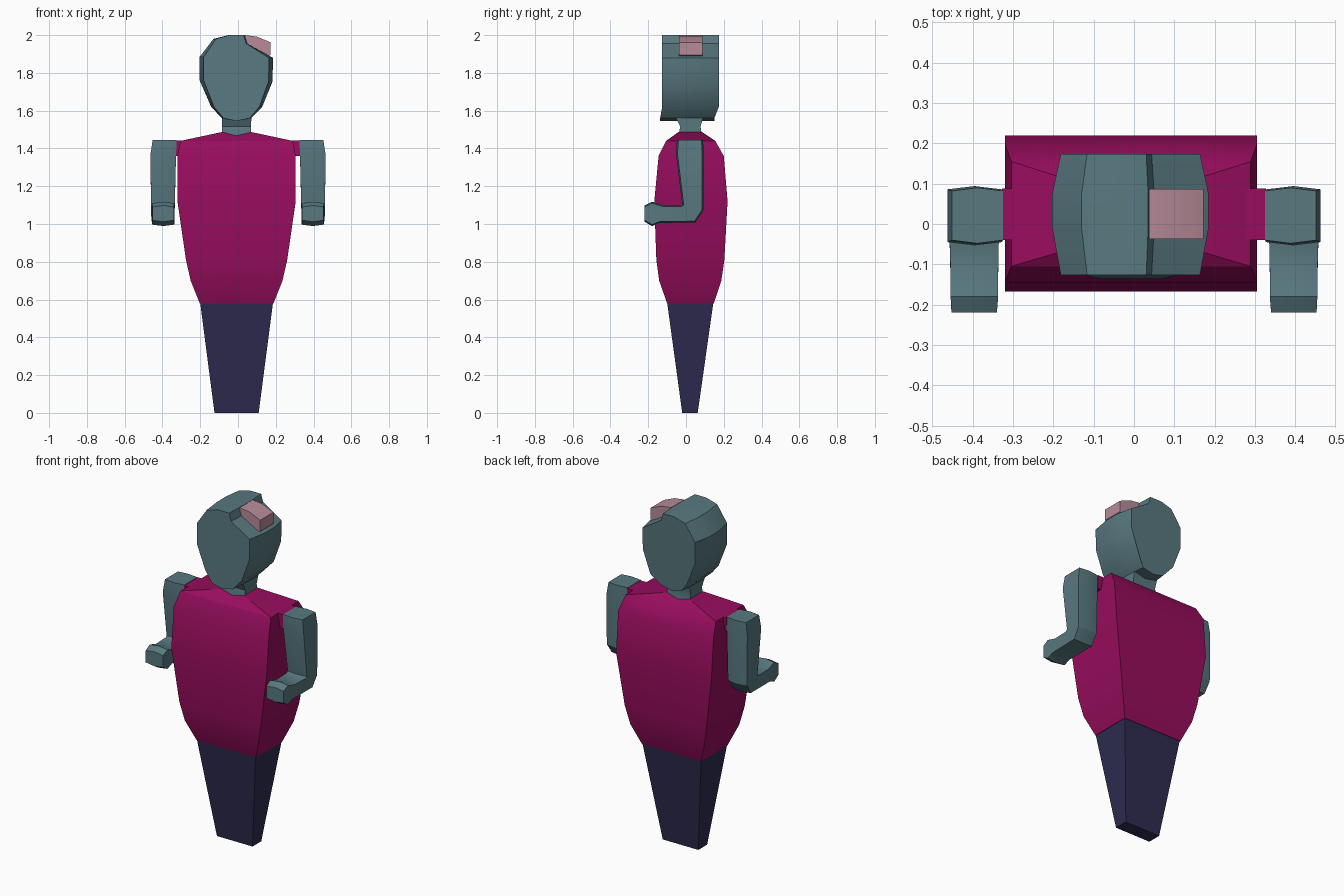
import bpy, bmesh, math
from mathutils import Vector

if "Cube" in bpy.data.objects:
    bpy.data.objects.remove(bpy.data.objects["Cube"])


def material(name, rgb):
    m = bpy.data.materials.new(name)
    m.diffuse_color = (*rgb, 1)
    m.use_nodes = True
    m.node_tree.nodes["Principled BSDF"].inputs["Base Color"].default_value = m.diffuse_color
    return m


SKIN = material("grey_teal", (0.098, 0.19, 0.215))
SHIRT = material("magenta", (0.31, 0.004, 0.11))
CLOTH = material("dark_navy", (0.027, 0.025, 0.08))
PINK = material("dusty_pink", (0.48, 0.26, 0.32))


def loft(name, rings, mat, angle=30):
    """Skin a list of equal-length point rings and close both ends."""
    bm = bmesh.new()
    vs = [[bm.verts.new(p) for p in r] for r in rings]
    n = len(vs[0])
    for a, b in zip(vs, vs[1:]):
        for i in range(n):
            j = (i + 1) % n
            bm.faces.new((a[i], a[j], b[j], b[i]))
    bm.faces.new(vs[0][::-1])
    bm.faces.new(vs[-1])
    bmesh.ops.recalc_face_normals(bm, faces=bm.faces)
    me = bpy.data.meshes.new(name)
    bm.to_mesh(me)
    bm.free()
    ob = bpy.data.objects.new(name, me)
    bpy.context.collection.objects.link(ob)
    me.materials.append(mat)
    bpy.ops.object.select_all(action='DESELECT')
    ob.select_set(True)
    bpy.context.view_layer.objects.active = ob
    bpy.ops.object.shade_smooth_by_angle(angle=math.radians(angle))
    return ob


CX = -0.0075  # body sits slightly left of the arms' centre


def ring(z, hx, y0, y1, dip=0.0):
    """Rectangular section with front/back midpoints that can dip."""
    return [(CX - hx, y0, z), (CX, y0, z - dip), (CX + hx, y0, z),
            (CX + hx, y1, z), (CX, y1, z - dip), (CX - hx, y1, z)]


# Legs: one tapered block
loft("legs", [ring(0, 0.117, -0.02, 0.062), ring(0.585, 0.193, -0.10, 0.145)], CLOTH)

# Torso with a shallow V neckline
loft("shirt", [ring(0.58, 0.195, -0.10, 0.147),
               ring(0.70, 0.243, -0.142, 0.187),
               ring(0.81, 0.268, -0.157, 0.203),
               ring(1.12, 0.313, -0.168, 0.22),
               ring(1.36, 0.313, -0.145, 0.20),
               ring(1.44, 0.297, -0.105, 0.155),
               ring(1.487, 0.077, -0.04, 0.085, 0.02)], SHIRT)

# Neck
loft("neck", [ring(1.44, 0.077, -0.04, 0.085),
              ring(1.485, 0.077, -0.037, 0.082),
              ring(1.515, 0.076, -0.03, 0.077),
              ring(1.57, 0.079, -0.057, 0.092)], SKIN)

# Head: front outline with a notch at the upper right, lofted front to back
outline = [(-0.05, 2.0), (0.035, 2.0), (0.05, 1.955), (0.185, 1.88), (0.183, 1.755),
           (0.128, 1.62), (0.07, 1.56), (-0.008, 1.545), (-0.085, 1.56),
           (-0.142, 1.62), (-0.203, 1.76), (-0.203, 1.885), (-0.13, 1.98)]


def head_ring(y, scale, low_y):
    return [(CX + (x - CX) * scale, low_y if z < 1.6 else y, z) for x, z in outline]


loft("head", [head_ring(-0.126, 0.89, -0.137), head_ring(-0.01, 1, -0.01),
              head_ring(0.075, 1, 0.075), head_ring(0.174, 0.89, 0.15)], SKIN)

# Pink lump sitting in the notch
lump = [(0.037, 1.93), (0.037, 2.0), (0.10, 1.992), (0.172, 1.962), (0.172, 1.895), (0.15, 1.88)]
loft("head_lump", [[(x, y, z) for x, z in lump] for y in (-0.037, 0.087)], PINK)

# Arms: (inner-bend y, z), (outer-bend y, z), near x, far x from shoulder to hand
arm = [((-0.04, 1.445), (0.082, 1.445), 0.325, 0.452),
       ((-0.045, 1.37), (0.086, 1.37), 0.328, 0.463),
       ((-0.012, 1.10), (0.085, 1.075), 0.335, 0.461),
       ((-0.025, 1.092), (0.045, 1.015), 0.335, 0.458),
       ((-0.12, 1.092), (-0.14, 1.013), 0.337, 0.455),
       ((-0.18, 1.11), (-0.18, 0.997), 0.337, 0.455),
       ((-0.219, 1.09), (-0.219, 1.02), 0.34, 0.453)]


def arm_ring(a, b, x0, x1, side):
    a, b = Vector(a), Vector(b)
    bulge = (a - b).normalized() * 0.008
    xm = (x0 + x1) / 2
    pts = [(x0, a), (xm, a + bulge), (x1, a), (x1, b), (xm, b - bulge), (x0, b)]
    return [(side * x, p[0], p[1]) for x, p in pts]


for side, label in ((-1, "left"), (1, "right")):
    loft("arm_" + label, [arm_ring(*s, side) for s in arm], SKIN)
    # Short sleeve stub joining the torso and the arm
    stub = [(-0.04, 1.36), (0.088, 1.36), (0.088, 1.442), (-0.04, 1.442)]
    loft("sleeve_" + label, [[(side * x, y, z) for y, z in stub] for x in (0.26, 0.327)], SHIRT)
